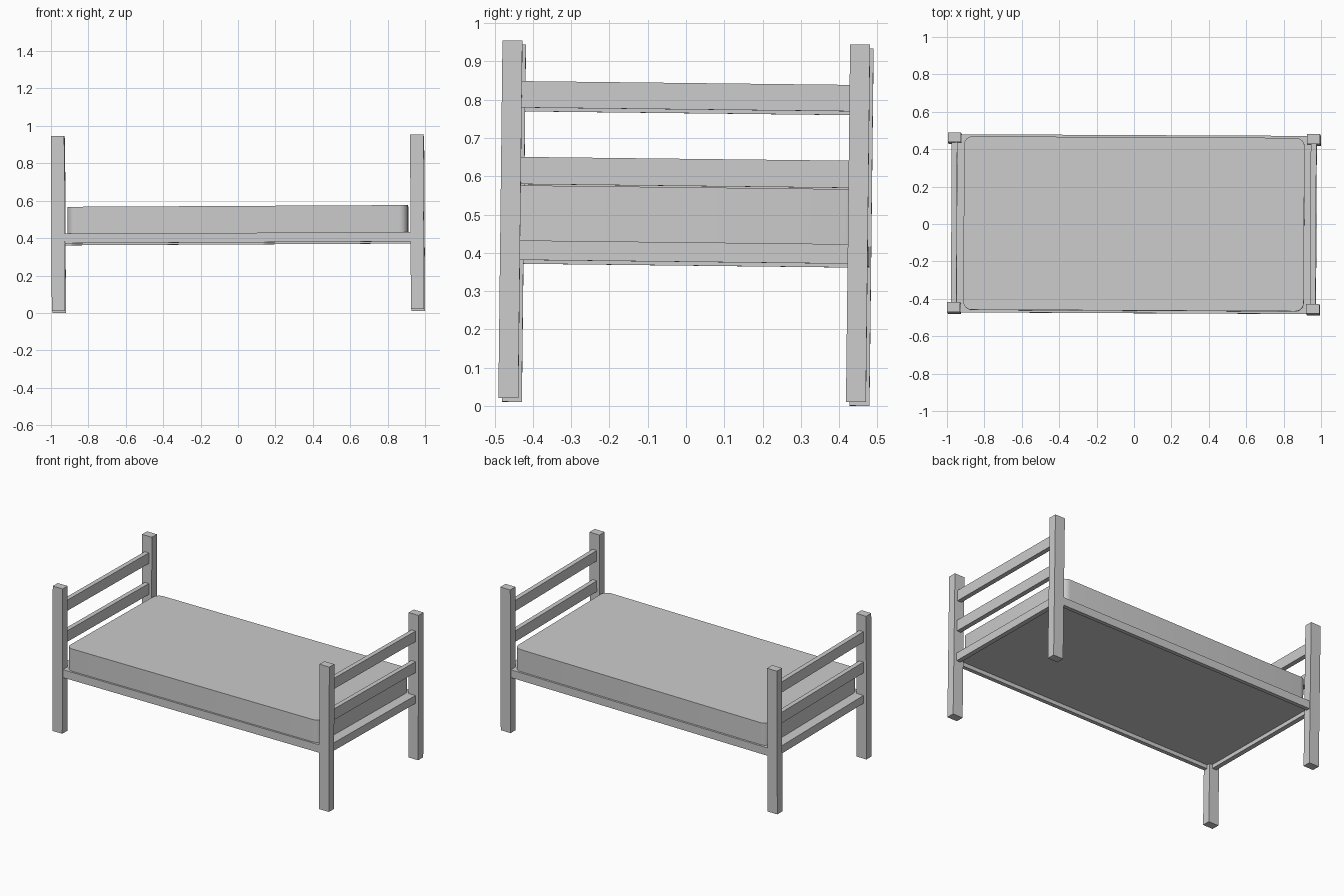
import bpy, bmesh, math
from mathutils import Matrix, Euler

cube = bpy.data.objects.get("Cube")
if cube:
    bpy.data.objects.remove(cube, do_unlink=True)

# One plain grey for everything
grey = bpy.data.materials.new("plain_grey")
grey.use_nodes = True
grey.diffuse_color = (0.6, 0.6, 0.6, 1)
grey.node_tree.nodes["Principled BSDF"].inputs["Base Color"].default_value = (0.6, 0.6, 0.6, 1)

# The whole bed stands very slightly askew
LEAN = (Matrix.Translation((0, 0, 0.4777)) @
        Euler((-0.0115, -0.0052, -0.0048)).to_matrix().to_4x4() @
        Matrix.Translation((0, 0, -0.467)))


def box(name, x, y, z, corner=0.0):
    """Box from (min, max) ranges; corner rounds the upright edges."""
    bm = bmesh.new()
    bmesh.ops.create_cube(bm, size=1)
    for v in bm.verts:
        v.co = [r[0] if c < 0 else r[1] for c, r in zip(v.co, (x, y, z))]
    if corner:
        upright = [e for e in bm.edges
                   if abs(e.verts[0].co.z - e.verts[1].co.z) > 1e-4]
        bmesh.ops.bevel(bm, geom=upright, offset=corner, segments=6,
                        profile=0.5, affect='EDGES')
    mesh = bpy.data.meshes.new(name)
    bm.to_mesh(mesh)
    bm.free()
    mesh.materials.append(grey)
    ob = bpy.data.objects.new(name, mesh)
    bpy.context.collection.objects.link(ob)
    ob.matrix_world = LEAN
    return ob


def around(c, half):
    return (c - half, c + half)


POST_X, POST_Y = 0.96, 0.454

# Ends: two posts, two upper rails and one frame rail each
for sx, end in ((1, "left"), (-1, "right")):
    for sy, side in ((-1, "front"), (1, "back")):
        box(f"{side}_{end}_post", around(sx * POST_X, 0.0355),
            around(sy * POST_Y, 0.026), (0, 0.934))
    for name, z in (("top_rail", (0.759, 0.828)), ("middle_rail", (0.559, 0.630)),
                    ("frame_rail", (0.361, 0.412))):
        box(f"{end}_{name}", around(sx * POST_X, 0.015), (-0.428, 0.428), z)

# Long side rails of the frame
for sy, side in ((-1, "front"), (1, "back")):
    box(f"{side}_side_rail", (-0.9245, 0.9245), around(sy * 0.463, 0.013), (0.361, 0.412))

# Recessed base board and mattress
box("base_board", (-0.945, 0.945), (-0.45, 0.45), (0.386, 0.412))
mattress = box("mattress", (-0.91, 0.91), (-0.4635, 0.4635), (0.412, 0.556), corner=0.045)

bpy.ops.object.select_all(action='DESELECT')
mattress.select_set(True)
bpy.context.view_layer.objects.active = mattress
bpy.ops.object.shade_smooth_by_angle(angle=math.radians(30))
